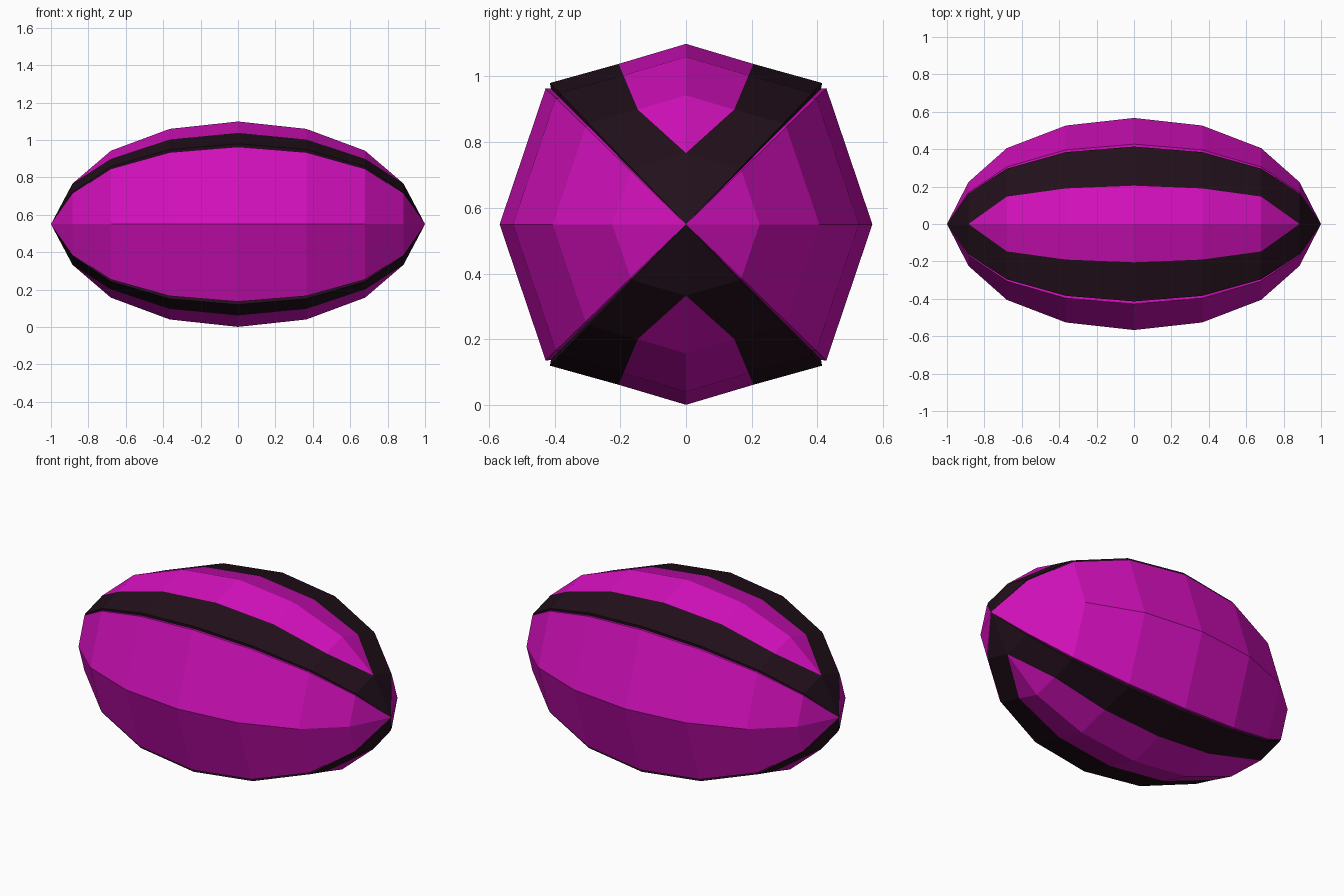
import bpy, bmesh
from mathutils import Vector

if "Cube" in bpy.data.objects:
    bpy.data.objects.remove(bpy.data.objects["Cube"])

MID_Z = 0.55
# ring positions along x and the scale of the cross-section at each
HALF = [(0.0, 1.0), (0.365, 0.928), (0.68, 0.715), (0.885, 0.395), (1.0, 0.0)]
RINGS = [(-x, s) for x, s in HALF[:0:-1]] + HALF

# cross-section points (y, z) about the long axis
TOP, SPLIT = (0.0, 0.549), (0.205, 0.488)
BAND_EDGE, GROOVE = (0.414, 0.43), (0.411, 0.413)
SIDE_EDGE, SIDE = (0.427, 0.414), (0.567, 0.0)


def material(name, rgb):
    m = bpy.data.materials.new(name)
    m.diffuse_color = (*rgb, 1)
    m.use_nodes = True
    m.node_tree.nodes["Principled BSDF"].inputs["Base Color"].default_value = m.diffuse_color
    return m


magenta = material("magenta", (0.65, 0.005, 0.50))
black = material("black", (0.016, 0.005, 0.011))


def loft(name, section, mat, rings=RINGS):
    """Skin a strip of the cross-section along the body."""
    bm = bmesh.new()
    rows = []
    for x, s in rings:
        # the split line closes to the ridge near the ends
        pts = [((0, p[1] / abs(p[1]) * TOP[1]) if abs(x) > 0.8 and
                abs(p[0]) == SPLIT[0] else p) for p in section]
        rows.append([bm.verts.new((x, y * s, MID_Z + z * s)) for y, z in pts])
    for a, b in zip(rows, rows[1:]):
        for i in range(len(section) - 1):
            bm.faces.new((a[i], a[i + 1], b[i + 1], b[i]))
    bmesh.ops.remove_doubles(bm, verts=bm.verts, dist=1e-5)
    bmesh.ops.dissolve_degenerate(bm, edges=bm.edges, dist=1e-5)
    # face outwards
    bm.normal_update()
    for f in bm.faces:
        if f.normal.dot(f.calc_center_median() - Vector((0, 0, MID_Z))) < 0:
            f.normal_flip()
    me = bpy.data.meshes.new(name)
    bm.to_mesh(me)
    bm.free()
    me.materials.append(mat)
    bpy.context.collection.objects.link(bpy.data.objects.new(name, me))


def flip(p, sy, sz):
    return (p[0] * sy, p[1] * sz)


for sz, v in ((1, "top"), (-1, "bottom")):
    # pointed ridge panel
    loft(v + "_panel", [flip(SPLIT, -1, sz), flip(TOP, 1, sz), flip(SPLIT, 1, sz)],
         magenta, RINGS[1:-1])
    # dark bands with a small stepped edge
    for sy, h in ((-1, "front"), (1, "back")):
        loft(f"{v}_{h}_band",
             [flip(p, sy, sz) for p in (SPLIT, BAND_EDGE, GROOVE)], black)

# side panels running tip to tip
for sy, h in ((-1, "front"), (1, "back")):
    loft(h + "_panel", [flip(GROOVE, sy, 1), flip(SIDE_EDGE, sy, 1), flip(SIDE, sy, 1),
                        flip(SIDE_EDGE, sy, -1), flip(GROOVE, sy, -1)], magenta)
